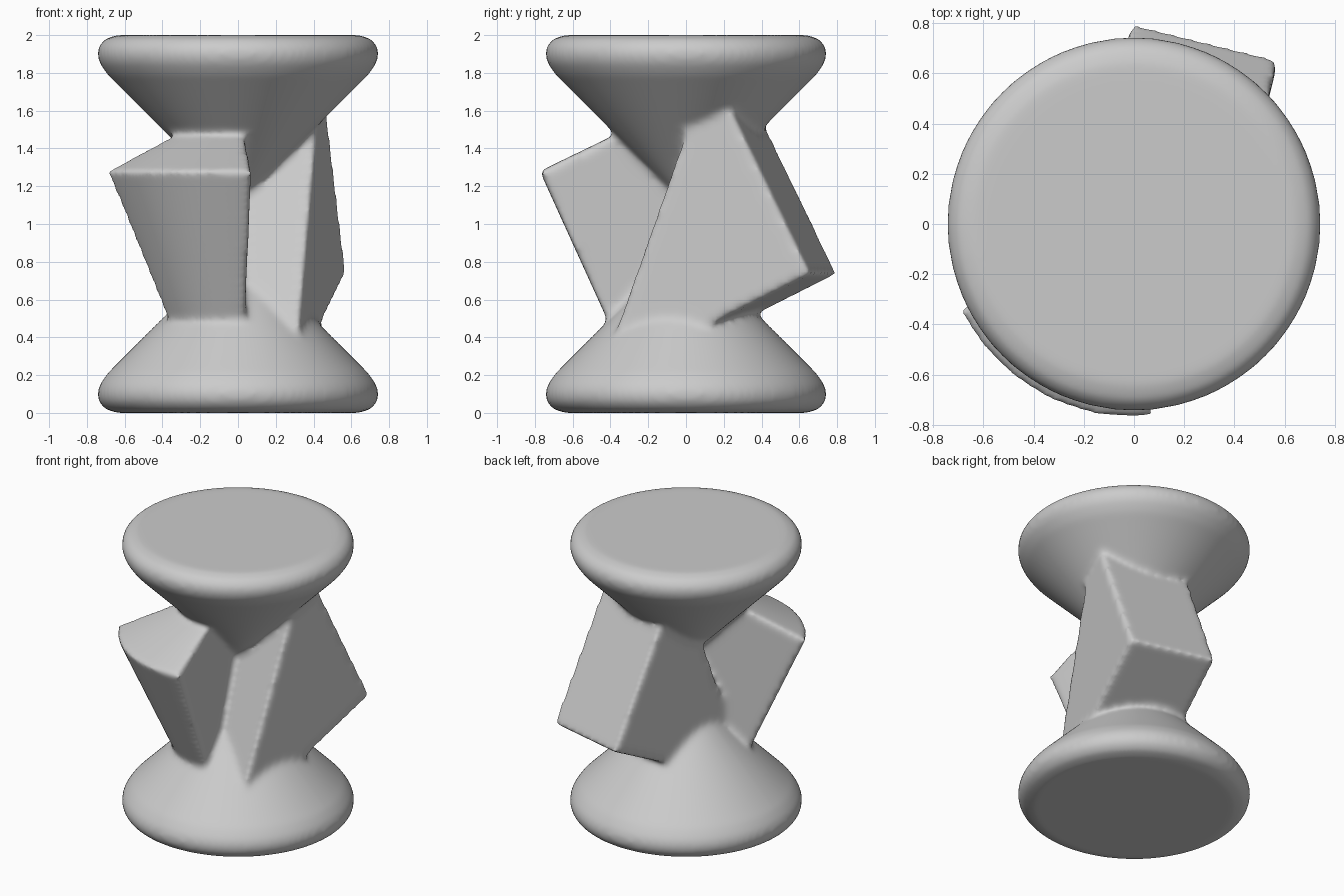
import bpy, bmesh, math
from mathutils import Vector

if "Cube" in bpy.data.objects:
    bpy.data.objects.remove(bpy.data.objects["Cube"])

bm = bmesh.new()


def revolve(profile, start, end, steps):
    """Closed solid: (r, z) profile polygon swept from start to end degrees."""
    full = abs(end - start) >= 360
    count = steps if full else steps + 1
    rings = []
    for i in range(count):
        a = math.radians(start + (end - start) * i / steps)
        rings.append([bm.verts.new((r * math.cos(a), r * math.sin(a), z)) for r, z in profile])
    n = len(profile)
    for i in range(steps):
        a, b = rings[i], rings[(i + 1) % count]
        for j in range(n if not full else n - 1):
            k = (j + 1) % n
            bm.faces.new((a[j], b[j], b[k], a[k]))
    if full:
        bm.faces.new([r[0] for r in rings])
        bm.faces.new([r[-1] for r in rings])
    else:
        bm.faces.new(rings[0])
        bm.faces.new(rings[-1])


# double cone with rounded rims
half = [(0.64, 0), (0.70, 0.018), (0.735, 0.055), (0.746, 0.10), (0.732, 0.15), (0.69, 0.21), (0.05, 0.85)]
revolve(half + [(r, 2 - z) for r, z in reversed(half)], 0, 360, 96)

# curved wedge, front left
revolve([(0.01, 0.3), (0.33, 0.3), (0.775, 1.28), (0.01, 1.65)], 206, 275.5, 20)

# flat-sided slanted block, back right
turn = math.radians(-13.8)
u = Vector((math.cos(turn), math.sin(turn), 0))
v = Vector((-math.sin(turn), math.cos(turn), 0))
section = [(0.225, 1.84), (0.775, 0.735), (0.15, 0.43), (-0.1, 0.35), (-0.32, 0.34)]
caps = [[bm.verts.new(u * d + v * p + Vector((0, 0, z))) for p, z in section] for d in (-0.2, 0.402)]
for cap in caps:
    bm.faces.new(cap)
for j in range(len(section)):
    k = (j + 1) % len(section)
    bm.faces.new((caps[0][j], caps[0][k], caps[1][k], caps[1][j]))

bmesh.ops.recalc_face_normals(bm, faces=bm.faces[:])
mesh = bpy.data.meshes.new("pedestal_body")
bm.to_mesh(mesh)
bm.free()
body = bpy.data.objects.new("pedestal_body", mesh)
bpy.context.collection.objects.link(body)

# fuse the volumes and soften all edges
remesh = body.modifiers.new("fuse", 'REMESH')
remesh.mode = 'VOXEL'
remesh.voxel_size = 0.018
remesh.use_smooth_shade = True
soft = body.modifiers.new("soften", 'SMOOTH')
soft.factor = 0.5
soft.iterations = 14
